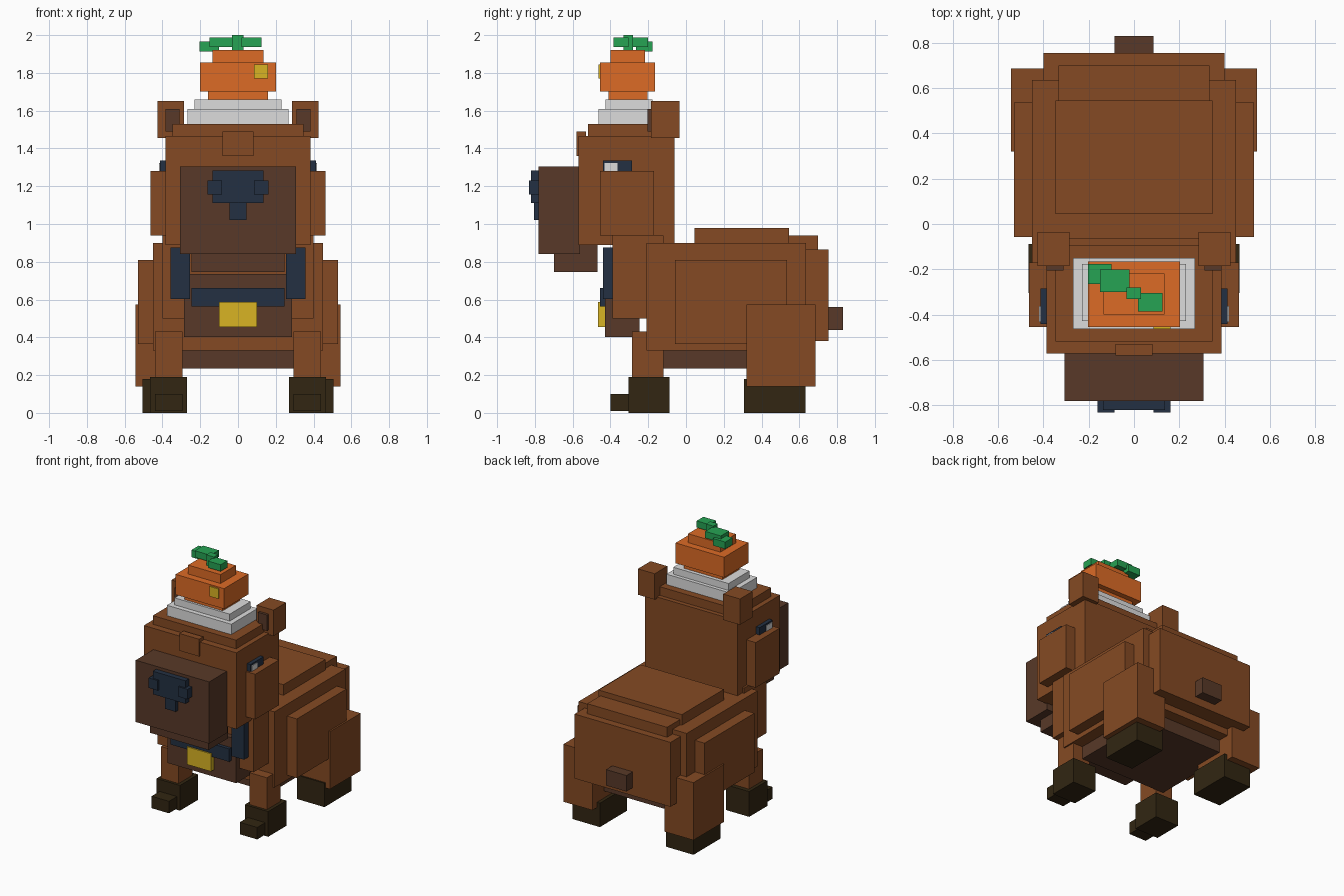
import bpy, bmesh


def material(name, rgb):
    """Flat colour from 0-255 sRGB values, stored as linear."""
    m = bpy.data.materials.new(name)
    lin = [((c / 255 + 0.055) / 1.055) ** 2.4 for c in rgb]
    m.diffuse_color = (*lin, 1)
    return m


BROWN = material("brown_fur", (133, 74, 35))
DARK = material("dark_brown_fur", (88, 57, 40))
HOOF = material("hoof_brown", (50, 38, 18))
NAVY = material("navy", (35, 48, 66))
GOLD = material("gold", (217, 180, 36))
WHITE = material("off_white", (220, 220, 220))
ORANGE = material("orange", (220, 107, 38))
GREEN = material("leaf_green", (38, 163, 83))


def box(name, mat, x, y, z):
    """Box from (min, max) ranges; a single x number means symmetric about 0."""
    if not isinstance(x, tuple):
        x = (-x, x)
    bm = bmesh.new()
    bmesh.ops.create_cube(bm, size=1)
    for v in bm.verts:
        v.co = [r[0] if c < 0 else r[1] for c, r in zip(v.co, (x, y, z))]
    me = bpy.data.meshes.new(name)
    bm.to_mesh(me)
    bm.free()
    me.materials.append(mat)
    ob = bpy.data.objects.new(name, me)
    bpy.context.collection.objects.link(ob)
    return ob


def pair(name, mat, x, y, z):
    """Box on the right side and its mirror on the left."""
    box(name + "_right", mat, x, y, z)
    box(name + "_left", mat, (-x[1], -x[0]), y, z)


# Body
box("body", BROWN, 0.45, (-0.21, 0.635), (0.33, 0.90))
box("back_plate", BROWN, 0.347, (0.045, 0.545), (0.88, 0.98))
box("rear_back_plate", BROWN, 0.333, (0.30, 0.70), (0.80, 0.94))
box("rump", BROWN, 0.40, (0.50, 0.755), (0.38, 0.865))
pair("flank", BROWN, (0.40, 0.53), (-0.057, 0.535), (0.365, 0.81))
box("belly", DARK, 0.36, (-0.12, 0.55), (0.235, 0.34))
box("tail", DARK, 0.085, (0.74, 0.83), (0.44, 0.56))

# Legs and feet
pair("haunch", BROWN, (0.30, 0.542), (0.32, 0.685), (0.14, 0.573))
pair("hind_foot", HOOF, (0.275, 0.505), (0.308, 0.632), (0.0, 0.18))
pair("front_leg", BROWN, (0.295, 0.44), (-0.285, -0.12), (0.18, 0.43))
pair("front_foot", HOOF, (0.27, 0.465), (-0.305, -0.088), (0.0, 0.19))
pair("front_toe", HOOF, (0.295, 0.44), (-0.40, -0.30), (0.01, 0.10))

# Neck, chest and harness
box("neck", BROWN, 0.40, (-0.388, -0.12), (0.50, 0.94))
box("chest_patch", DARK, 0.285, (-0.43, -0.245), (0.403, 0.735))
pair("harness_strap", NAVY, (0.255, 0.358), (-0.44, -0.38), (0.603, 0.875))
box("harness_band", NAVY, 0.245, (-0.455, -0.39), (0.563, 0.66))
box("harness_tag", GOLD, 0.10, (-0.465, -0.425), (0.455, 0.588))

# Head
box("head", BROWN, 0.385, (-0.57, -0.062), (0.89, 1.465))
box("head_cap", BROWN, 0.347, (-0.518, -0.095), (1.45, 1.53))
box("forehead_tuft", BROWN, 0.082, (-0.58, -0.53), (1.36, 1.49))
pair("cheek", BROWN, (0.37, 0.462), (-0.455, -0.17), (0.94, 1.28))
pair("ear", BROWN, (0.285, 0.425), (-0.185, -0.035), (1.455, 1.65))
pair("inner_ear", DARK, (0.31, 0.385), (-0.204, -0.18), (1.49, 1.61))
pair("eye", NAVY, (0.37, 0.413), (-0.44, -0.285), (1.22, 1.335))
pair("eye_glint", WHITE, (0.41, 0.418), (-0.432, -0.362), (1.27, 1.322))

# Snout, jaw and nose
box("snout", DARK, 0.306, (-0.78, -0.56), (0.84, 1.305))
box("jaw", DARK, 0.245, (-0.70, -0.468), (0.745, 0.895))
box("nose", NAVY, 0.136, (-0.82, -0.77), (1.11, 1.283))
box("nose_bottom", NAVY, 0.045, (-0.806, -0.77), (1.02, 1.12))
pair("nostril", NAVY, (0.086, 0.162), (-0.832, -0.78), (1.155, 1.23))

# Stacked plate and fruit on the head
box("plate_lower", WHITE, 0.268, (-0.463, -0.15), (1.53, 1.608))
box("plate_upper", WHITE, 0.23, (-0.427, -0.177), (1.608, 1.66))
box("fruit_bottom", ORANGE, 0.16, (-0.41, -0.205), (1.66, 1.705))
box("fruit_middle", ORANGE, 0.202, (-0.454, -0.165), (1.702, 1.855))
box("fruit_top", ORANGE, 0.135, (-0.40, -0.218), (1.855, 1.922))
box("fruit_sticker", GOLD, (0.085, 0.16), (-0.463, -0.454), (1.77, 1.845))
box("stem", GREEN, (-0.033, 0.03), (-0.33, -0.28), (1.92, 2.0))
box("leaf_outer", GREEN, (-0.203, -0.10), (-0.265, -0.177), (1.912, 1.965))
box("leaf_middle", GREEN, (-0.15, -0.02), (-0.30, -0.20), (1.938, 1.988))
box("leaf_front", GREEN, (0.018, 0.125), (-0.385, -0.305), (1.938, 1.988))
